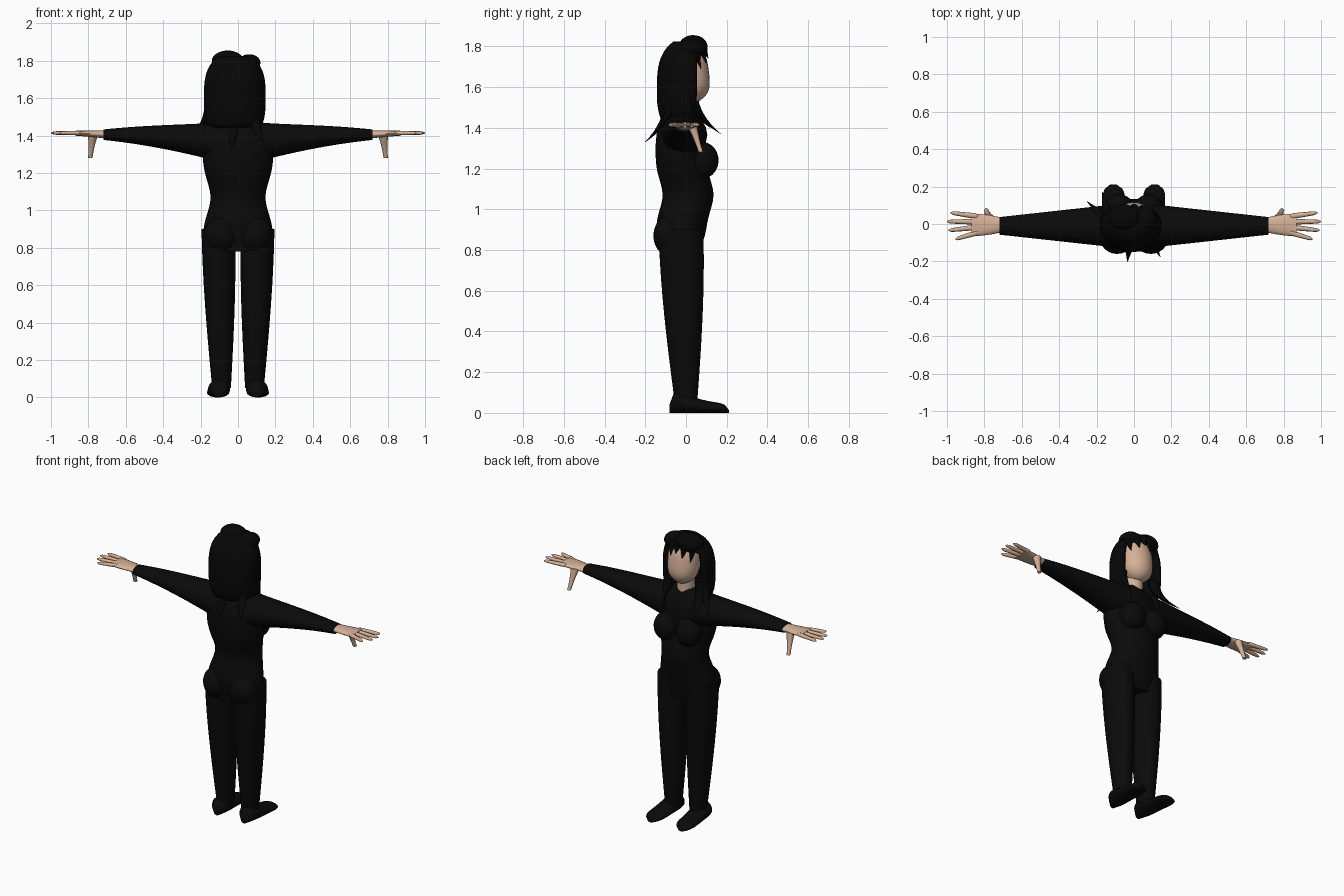
import bpy, bmesh
from math import cos, sin, pi, exp, radians
from mathutils import Matrix

if "Cube" in bpy.data.objects:
    bpy.data.objects.remove(bpy.data.objects["Cube"])


def material(name, colour):
    mat = bpy.data.materials.new(name)
    mat.use_nodes = True
    mat.diffuse_color = (*colour, 1)
    shader = mat.node_tree.nodes["Principled BSDF"]
    shader.inputs["Base Color"].default_value = mat.diffuse_color
    shader.inputs["Roughness"].default_value = 0.8
    return mat


fabric = material("black fabric", (0.003, 0.003, 0.003))
hair = material("black hair", (0.002, 0.002, 0.002))
skin = material("skin", (0.66, 0.44, 0.31))


def mix(start, end, t):
    return start + (end - start) * t


def bump(value, centre, width):
    """Smooth swelling around a centre."""
    return exp(-((value - centre) / width) ** 2)


def dome(t, power):
    """Blunt rounding towards both ends of a part."""
    return max(0.1, 1 - abs(2 * t - 1) ** power) ** 0.5


def finish(name, bm, mat, mirror=False):
    bmesh.ops.recalc_face_normals(bm, faces=bm.faces)
    mesh = bpy.data.meshes.new(name)
    bm.to_mesh(mesh)
    bm.free()
    mesh.materials.append(mat)
    mesh.shade_smooth()
    mesh.set_sharp_from_angle(angle=radians(60))
    part = bpy.data.objects.new(name, mesh)
    bpy.context.collection.objects.link(part)
    if mirror:
        part.modifiers.new("Mirror", "MIRROR")
    return part


def bridge(bm, loops, closed=True):
    """Join neighbouring loops of vertices with quads."""
    for low, high in zip(loops, loops[1:]):
        for i in range(0 if closed else 1, len(low)):
            bm.faces.new((low[i - 1], low[i], high[i], high[i - 1]))


def tube(name, axis, path, size, mat, mirror=False, sides=16, steps=14):
    """Capped tube with elliptical sections square to the axis."""
    bm = bmesh.new()
    loops = []
    for step in range(steps + 1):
        t = step / steps
        x, y, z = path(t)
        u, v = size(t)
        loop = []
        for side in range(sides):
            angle = 2 * pi * side / sides
            p, q = u * cos(angle), v * sin(angle)
            point = {"x": (x, y + p, z + q), "y": (x + p, y, z + q), "z": (x + p, y + q, z)}[axis]
            loop.append(bm.verts.new(point))
        loops.append(loop)
    bridge(bm, loops)
    bm.faces.new(loops[0])
    bm.faces.new(loops[-1])
    return finish(name, bm, mat, mirror)


def ellipsoid(name, centre, radii, mat, mirror=False):
    bm = bmesh.new()
    matrix = Matrix.Translation(centre) @ Matrix.Diagonal((*radii, 1))
    bmesh.ops.create_uvsphere(bm, u_segments=24, v_segments=14, radius=1, matrix=matrix)
    return finish(name, bm, mat, mirror)


def lock(name, root, tip, width):
    """Pointed strand of hair that flares outwards as it falls."""
    def path(t):
        return (mix(root[0], tip[0], t * t), mix(root[1], tip[1], t * t), mix(root[2], tip[2], t))

    def size(t):
        radius = width * max(0.05, 1 - t * t)
        return radius, radius * 0.7

    return tube(name, "z", path, size, hair, sides=8, steps=8)


# Torso: hips, narrow waist, chest, then shoulders closing to the neckline
def torso_path(t):
    z = mix(0.78, 1.49, t)
    return 0, 0.035 * bump(z, 1.07, 0.1) - 0.025, z


def torso_size(t):
    z = torso_path(t)[-1]
    width = 0.19 - 0.043 * bump(z, 1.07, 0.12) - 0.14 * bump(z, 1.52, 0.07)
    depth = 0.125 - 0.06 * bump(z, 1.52, 0.1) - 0.03 * bump(z, 0.78, 0.08)
    return width, depth


tube("torso", "z", torso_path, torso_size, fabric, sides=28, steps=24)
ellipsoid("bust", (0.08, 0.08, 1.24), (0.08, 0.08, 0.09), fabric, mirror=True)
ellipsoid("buttocks", (0.09, -0.08, 0.87), (0.09, 0.08, 0.1), fabric, mirror=True)


# Trousers, sleeves and shoes
def ease(t):
    return sin(t * pi / 2)


tube("trouser_legs", "z",
     lambda t: (mix(0.088, 0.105, t), mix(0, -0.025, t), mix(0.05, 0.9, t)),
     lambda t: (mix(0.05, 0.09, ease(t)), mix(0.055, 0.11, ease(t))),
     fabric, mirror=True)
tube("sleeves", "x",
     lambda t: (mix(0.1, 0.72, t), -0.01, mix(1.365, 1.405, ease(t))),
     lambda t: (mix(0.115, 0.047, t), mix(0.108, 0.028, t ** 0.8)),
     fabric, mirror=True)


def shoe_height(t):
    return mix(0.06, 0.024, ease(t)) * dome(t, 8)


tube("shoes", "y",
     lambda t: (mix(0.098, 0.11, t), mix(-0.082, 0.21, t), shoe_height(t)),
     lambda t: (0.06 * dome(t, 6), shoe_height(t)),
     fabric, mirror=True)

# Hands: flat palms, four spread fingers and a thumb pointing down
tube("palms", "x",
     lambda t: (mix(0.69, 0.87, t), -0.005, mix(1.406, 1.413, t)),
     lambda t: (mix(0.036, 0.06, ease(t)), mix(0.022, 0.013, t)),
     skin, mirror=True)
for i, finger in enumerate(("index", "middle", "ring", "little")):
    knuckle, tip = 0.04 - 0.028 * i, 0.06 - 0.047 * i
    reach = 1 - 0.014 * (i - 1.2) ** 2
    tube(finger + "_fingers", "x",
         lambda t: (mix(0.83, reach, t), mix(knuckle, tip, t), 1.414),
         lambda t: (mix(0.016, 0.01, t) * dome(t, 8), mix(0.013, 0.009, t) * dome(t, 8)),
         skin, mirror=True, sides=8)
tube("thumbs", "z",
     lambda t: (mix(0.775, 0.79, t), mix(0.03, 0.073, t), mix(1.41, 1.28, t)),
     lambda t: (mix(0.028, 0.012, ease(t)), mix(0.025, 0.012, ease(t))),
     skin, mirror=True, sides=10)

# Head with a blunt chin, and neck
tube("head", "z",
     lambda t: (0, mix(0.035, 0, t), mix(1.53, 1.82, t)),
     lambda t: (0.1 * dome(t, 3), 0.095 * dome(t, 3)),
     skin, sides=24)
tube("neck", "z", lambda t: (0, 0, mix(1.44, 1.6, t)), lambda t: (0.053, 0.053), skin, steps=2)

# Hair shell: open around the face, closing over the crown
bm = bmesh.new()
loops, rings, segments = [], 16, 32
for ring in range(rings):
    t = ring / rings
    swell = (1 - (abs(t - 0.4) / 0.6) ** 3) ** 0.5
    gap = radians(62) * min(1, max(0, (0.92 - t) / 0.15))
    loop = []
    for segment in range(segments + 1):
        angle = pi / 2 + mix(gap, 2 * pi - gap, segment / segments)
        loop.append(bm.verts.new((0.165 * swell * cos(angle) - 0.017,
                                  0.134 * swell * sin(angle) + 0.025 * t ** 4 - 0.01,
                                  mix(1.44, 1.85, t))))
    loops.append(loop)
bridge(bm, loops, closed=False)
bm.faces.new(loops[-1][:-1])
bmesh.ops.remove_doubles(bm, verts=bm.verts, dist=0.0001)
thickness = finish("hair_shell", bm, hair).modifiers.new("Thickness", "SOLIDIFY")
thickness.thickness = 0.04

# Swept crown either side of the parting
ellipsoid("crown_large", (-0.055, 0.035, 1.8), (0.085, 0.07, 0.055), hair)
ellipsoid("crown_small", (0.06, 0.03, 1.79), (0.06, 0.07, 0.045), hair)

# Fringe points, longer towards the temples
for i in range(-2, 3):
    x = 0.042 * i
    y = 0.105 - 5 * x * x
    lock("fringe_point", (x, y - 0.02, 1.81), (x, y + 0.005, 1.74 - abs(i) * 0.025), 0.028)

# Loose ends over the shoulders and back
lock("front_shoulder_lock", (-0.13, 0.03, 1.57), (-0.17, 0.17, 1.37), 0.04)
lock("outer_shoulder_lock", (-0.14, 0.02, 1.56), (-0.25, 0.12, 1.4), 0.04)
lock("short_side_lock", (0.11, 0.02, 1.57), (0.1, 0.09, 1.42), 0.035)
lock("centre_back_lock", (-0.02, -0.08, 1.53), (-0.035, -0.2, 1.33), 0.04)
lock("side_back_lock", (0.08, -0.07, 1.53), (0.14, -0.175, 1.36), 0.035)
